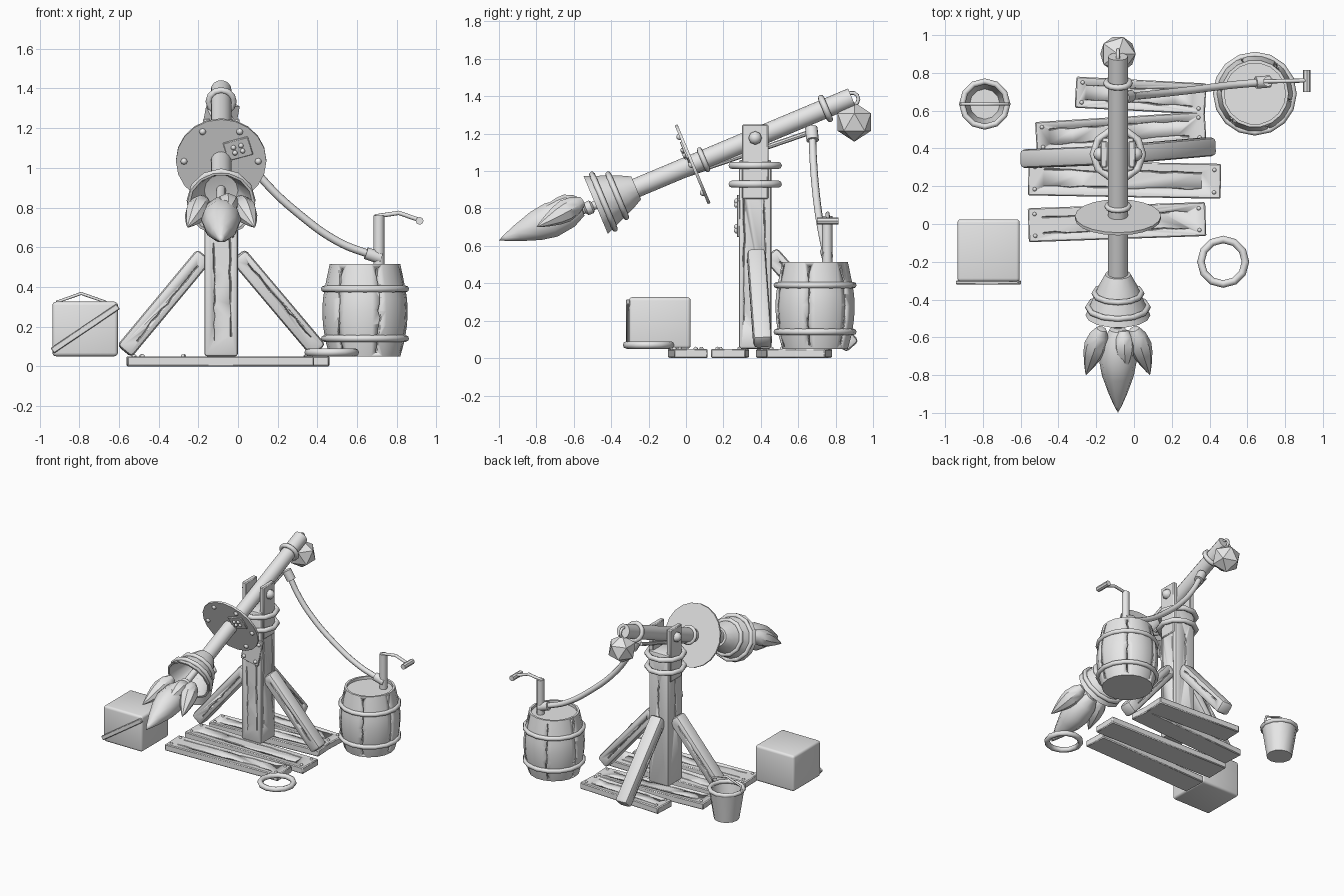
import bpy, bmesh, math, random
from mathutils import Vector as V, Matrix as M

random.seed(4)
if "Cube" in bpy.data.objects:
    bpy.data.objects.remove(bpy.data.objects["Cube"])

grey = bpy.data.materials.new("plain_grey")
grey.use_nodes = True
grey.diffuse_color = (0.8, 0.8, 0.8, 1)
grey.node_tree.nodes["Principled BSDF"].inputs["Base Color"].default_value = (0.8, 0.8, 0.8, 1)


def finish(name, bm, angle=40):
    bmesh.ops.recalc_face_normals(bm, faces=bm.faces)
    me = bpy.data.meshes.new(name)
    bm.to_mesh(me)
    bm.free()
    me.materials.append(grey)
    me.shade_smooth()
    me.set_sharp_from_angle(angle=math.radians(angle))
    ob = bpy.data.objects.new(name, me)
    bpy.context.collection.objects.link(ob)
    return ob


def place(loc, axis=(0, 0, 1)):
    return M.Translation(V(loc)) @ V(axis).to_track_quat('Z', 'Y').to_matrix().to_4x4()


def box(name, size, mat, bevel=0.01, segs=2):
    bm = bmesh.new()
    bmesh.ops.create_cube(bm, size=1)
    bm.transform(M.Diagonal((*size, 1)))
    if bevel:
        bmesh.ops.bevel(bm, geom=bm.edges[:], offset=bevel, segments=segs, profile=0.5, affect='EDGES')
    bm.transform(mat)
    return finish(name, bm)


def lathe(name, profile, mat, n=16, angle=40):
    """Turn (radius, height) pairs around local z."""
    bm = bmesh.new()
    rows = [[bm.verts.new((r * math.cos(math.tau * i / n), r * math.sin(math.tau * i / n), h))
             for i in range(n)] for r, h in profile]
    for a, b in zip(rows, rows[1:]):
        for i in range(n):
            bm.faces.new((a[i], a[(i + 1) % n], b[(i + 1) % n], b[i]))
    bmesh.ops.remove_doubles(bm, verts=bm.verts, dist=1e-5)
    bm.transform(mat)
    return finish(name, bm, angle)


def rod(name, a, b, r, n=12):
    a, b = V(a), V(b)
    h = (b - a).length
    return lathe(name, [(0, 0), (r, 0), (r, h), (0, h)], place(a, b - a), n)


def ring(name, R, r, mat, n=14):
    prof = [(R + r * math.cos(math.tau * i / 8), r * math.sin(math.tau * i / 8)) for i in range(9)]
    return lathe(name, prof, mat, n, 60)


def rivet(name, loc, axis, r=0.014):
    lathe(name, [(0, -r / 2), (r, -r / 2), (r, r * 0.3), (r * 0.6, r * 0.8), (0, r)], place(loc, axis), 8, 60)


def tube(name, pts, r, smooth=True):
    cu = bpy.data.curves.new(name, 'CURVE')
    cu.dimensions = '3D'
    cu.bevel_depth, cu.bevel_resolution, cu.use_fill_caps = r, 2, True
    sp = cu.splines.new('BEZIER' if smooth else 'POLY')
    ps = sp.bezier_points if smooth else sp.points
    ps.add(len(pts) - 1)
    for p, co in zip(ps, pts):
        if smooth:
            p.co, p.handle_left_type, p.handle_right_type = co, 'AUTO', 'AUTO'
        else:
            p.co = (*co, 1)
    ob = bpy.data.objects.new(name, cu)
    me = bpy.data.meshes.new_from_object(ob)
    bpy.data.objects.remove(ob)
    bm = bmesh.new()
    bm.from_mesh(me)
    bpy.data.meshes.remove(me)
    return finish(name, bm, 60)


def crack(target, lines, w=0.005, d=0.01):
    """Carve jagged grooves; each line is (start, end, surface normal, outward bulge)."""
    bm = bmesh.new()
    for a, b, nrm, bulge in lines:
        a, b, nrm = V(a), V(b), V(nrm).normalized()
        side = (b - a).cross(nrm).normalized()
        rows, n = [], 12
        for i in range(n + 1):
            t = i / n
            c = a.lerp(b, t) + side * random.uniform(-w, w) + nrm * bulge * math.sin(math.pi * t)
            k = random.uniform(0.5, 1)
            rows.append([bm.verts.new(c + o) for o in (side * w * k, nrm * d, -side * w * k, -nrm * d)])
        for p, q in zip(rows, rows[1:]):
            for i in range(4):
                bm.faces.new((p[i], p[(i + 1) % 4], q[(i + 1) % 4], q[i]))
        bm.faces.new(rows[0])
        bm.faces.new(rows[-1])
    cutter = finish("groove_cutter", bm)
    mod = target.modifiers.new("grooves", 'BOOLEAN')
    mod.operation, mod.solver, mod.object = 'DIFFERENCE', 'EXACT', cutter
    bpy.context.view_layer.update()
    me = bpy.data.meshes.new_from_object(target.evaluated_get(bpy.context.evaluated_depsgraph_get()))
    target.modifiers.clear()
    target.data = me
    bpy.data.objects.remove(cutter)


# Base planks with nails and grain grooves
for i, (x, y, length, width, deg) in enumerate([(0.035, 0.68, 0.69, 0.165, -3), (-0.07, 0.485, 0.9, 0.165, 3.5),
                                                (-0.05, 0.235, 1.02, 0.185, -1), (-0.09, 0.01, 0.94, 0.18, 2)]):
    mat = M.Translation((x, y, 0.025)) @ M.Rotation(math.radians(deg), 4, 'Z')
    plank = box(f"plank_{i + 1}", (length, width, 0.05), mat, 0.006, 1)
    crack(plank, [(mat @ V((-length * 0.42, s * width * 0.24, 0.025)), mat @ V((length * 0.4, s * width * 0.24, 0.025)),
                   (0, 0, 1), 0) for s in (-1, 1)])
    for sx in (-1, 1):
        for sy in (-1, 1):
            rivet("plank_nail", mat @ V((sx * (length / 2 - 0.035), sy * width * 0.32, 0.025)), (0, 0, 1), 0.011)

# Upright post, fork plates, binding rings and pivot
CX, PY = -0.085, 0.37
post = box("post", (0.17, 0.175, 1.01), M.Translation((CX, PY, 0.555)), 0.015)
crack(post, [((-0.12, 0.2825, 0.13), (-0.12, 0.2825, 0.62), (0, -1, 0), 0),
             ((0.0, 0.31, 0.2), (0.0, 0.31, 0.85), (1, 0, 0), 0), ((0.0, 0.42, 0.3), (0.0, 0.42, 0.88), (1, 0, 0), 0),
             ((-0.04, 0.2825, 0.15), (-0.04, 0.2825, 0.8), (0, -1, 0), 0),
             ((CX, 0.4575, 0.55), (CX, 0.4575, 0.85), (0, 1, 0), 0), ((-0.17, PY, 0.5), (-0.17, PY, 0.9), (-1, 0, 0), 0)])
for s, side in ((1, "left"), (-1, "right")):
    box(side + "_fork_plate", (0.036, 0.14, 0.4), M.Translation((CX + s * 0.074, PY, 1.05)), 0.006, 1)
    rivet(side + "_pivot_cap", (CX + s * 0.095, PY, 1.177), (s, 0, 0), 0.036)
for z in (0.93, 1.03):
    ring("post_binding", 0.131, 0.019, M.Translation((CX, PY, z)), 10)
patch = M.Translation((CX + 0.01, 0.28, 0.76)) @ M.Rotation(math.radians(12), 4, 'Y')
box("post_patch", (0.15, 0.016, 0.2), patch, 0.003, 1)
for x in (-0.05, 0.05):
    for z in (-0.07, 0.07):
        rivet("patch_rivet", patch @ V((x, -0.01, z)), (0, -1, 0))

# Diagonal braces
for name, a, b, nrm in (("right_brace", (-0.17, 0.362, 0.56), (-0.573, 0.345, 0.075), (0, -1, 0)),
                        ("left_brace", (0.0, 0.375, 0.56), (0.405, 0.41, 0.08), (0, -1, 0)),
                        ("back_brace", (CX, 0.45, 0.56), (CX, 0.89, 0.06), (1, 0, 0))):
    a, b, nrm = V(a), V(b), V(nrm)
    z = (b - a).normalized()
    y = (nrm - z * nrm.dot(z)).normalized()
    mat = M((y.cross(z), y, z)).transposed().to_4x4()
    mat.translation = (a + b) / 2
    brace = box(name, (0.095, 0.1, (b - a).length), mat, 0.022)
    h = (b - a).length / 2
    crack(brace, [(mat @ V((x, s * 0.05, -h * 0.8)), mat @ V((x, s * 0.05, h * 0.75)), s * y, 0)
                  for s, x in ((1, 0.012), (-1, -0.01))])

# Tilted boom: local z runs forward and down, local y is the boom's upper side
d = V((0, 0.922, 0.387)).normalized()
boom = M((V((1, 0, 0)), V((0, -d.z, d.y)), -d)).transposed().to_4x4()
boom.translation = (CX, PY, 1.177)


def on_boom(s, x=0, y=0):
    return boom @ M.Translation((x, y, s))


lathe("boom", [(0, 0), (0.052, 0), (0.052, 1.3), (0, 1.3)], on_boom(-0.56), 16)
ring("boom_end_ring", 0.062, 0.017, on_boom(-0.407), 12)
ring("boom_neck_ring", 0.058, 0.014, on_boom(0.3), 12)
rod("feed_pipe", (CX, 0.67, 1.21), (CX, -0.16, 0.925), 0.014, 8)

# Round shield with rivets and a patch
lathe("shield", [(0, -0.008), (0.228, -0.008), (0.228, 0.008), (0, 0.008)], on_boom(0.363), 20)
for i in range(6):
    a = math.tau * i / 6
    rivet("shield_rivet", on_boom(0.371, 0.187 * math.cos(a), 0.187 * math.sin(a)).translation, -d, 0.017)
patch = on_boom(0.374, 0.085, 0.07) @ M.Rotation(math.radians(16), 4, 'Z')
box("shield_patch", (0.13, 0.1, 0.014), patch, 0.003, 1)
for x in (-0.02, 0.02):
    for y in (-0.015, 0.015):
        rivet("shield_patch_rivet", patch @ V((x, y, 0.008)), -d, 0.013)

# Flared bell, its hoops and the inner nozzle
lathe("bell", [(0, 0), (0.068, 0), (0.1, 0.06), (0.172, 0.235), (0.158, 0.235), (0.085, 0.06), (0, 0.05)],
      on_boom(0.69), 14)
ring("bell_hoop_small", 0.124, 0.016, on_boom(0.8), 12)
ring("bell_hoop_large", 0.158, 0.016, on_boom(0.88), 12)
lathe("nozzle", [(0, 0), (0.024, 0), (0.024, 0.2), (0.038, 0.21), (0.038, 0.24), (0.022, 0.25), (0.022, 0.32), (0, 0.32)],
      on_boom(0.74), 10)

# Flame tongues
for name, a, b, r, n in (("flame_core", (CX, -0.55, 0.805), (CX, -1.0, 0.63), 0.1, 10),
                         ("flame_left", (0.0, -0.55, 0.84), (0.085, -0.8, 0.7), 0.062, 8),
                         ("flame_right", (-0.17, -0.55, 0.84), (-0.255, -0.8, 0.7), 0.062, 8),
                         ("flame_top", (CX + 0.03, -0.56, 0.83), (CX + 0.04, -0.78, 0.79), 0.06, 8)):
    a, b = V(a), V(b)
    h = (b - a).length
    prof = [(0, 0), (0.45, 0.02), (0.82, 0.16), (1, 0.38), (0.85, 0.56), (0.5, 0.77), (0.2, 0.92), (0, 1)]
    lathe(name, [(p * r, t * h) for p, t in prof], place(a, b - a), n, 40)

# Faceted counterweight and its link
bm = bmesh.new()
bmesh.ops.create_icosphere(bm, subdivisions=1, radius=0.105)
bm.transform(M.Translation((CX, 0.9, 1.262)))
finish("counterweight", bm, 10)
ring("weight_link", 0.034, 0.01, place((CX, 0.888, 1.385), (1, 0, 0)), 10)

# Barrel with hoops and stave seams
BX, BY = 0.64, 0.69
barrel = lathe("barrel", [(0, 0.05), (0.178, 0.05), (0.2, 0.13), (0.212, 0.21), (0.215, 0.28), (0.212, 0.34), (0.2, 0.41),
                          (0.178, 0.515), (0.162, 0.515), (0.162, 0.495), (0, 0.495)], M.Translation((BX, BY, 0)), 18)
seams = []
for i in range(6):
    c, s = math.cos(i * math.tau / 6 - 1.22), math.sin(i * math.tau / 6 - 1.22)
    seams.append(((BX + 0.178 * c, BY + 0.178 * s, 0.07), (BX + 0.178 * c, BY + 0.178 * s, 0.49), (c, s, 0), 0.035))
crack(barrel, seams, 0.006, 0.014)
for z in (0.14, 0.39):
    ring("barrel_hoop", 0.205, 0.017, M.Translation((BX, BY, z)), 16)

# Pump pipe, crank with grip and hose
rod("pump_pipe", (0.71, 0.755, 0.48), (0.71, 0.755, 0.76), 0.027)
tube("pump_arm", [(0.69, 0.755, 0.755), (0.81, 0.757, 0.773), (0.92, 0.76, 0.735)], 0.011, False)
rod("pump_grip", (0.915, 0.7, 0.733), (0.915, 0.815, 0.733), 0.02, 8)
rod("hose_outlet", (0.72, 0.755, 0.545), (0.645, 0.748, 0.57), 0.032, 10)
tube("hose", [(-0.04, 0.675, 1.2), (0.03, 0.68, 1.07), (0.13, 0.69, 0.935), (0.31, 0.71, 0.765), (0.51, 0.735, 0.625),
              (0.68, 0.75, 0.558)], 0.02)
rod("hose_inlet", (-0.055, 0.67, 1.23), (-0.02, 0.677, 1.165), 0.034, 10)

# Crate with a diagonal slat
box("crate", (0.33, 0.33, 0.275), M.Translation((-0.77, -0.14, 0.188)), 0.018, 3)
slat = M.Translation((-0.77, -0.31, 0.19)) @ M.Rotation(math.radians(-34), 4, 'Y')
box("crate_slat", (0.4, 0.02, 0.032), slat, 0.004, 1)

# Bucket with rim and bail handle
KX, KY = -0.79, 0.635
lathe("bucket", [(0, 0.05), (0.09, 0.05), (0.125, 0.275), (0.112, 0.275), (0.08, 0.075), (0, 0.075)],
      M.Translation((KX, KY, 0)), 12)
ring("bucket_rim", 0.12, 0.016, M.Translation((KX, KY, 0.275)), 12)
tube("bucket_handle", [(KX - 0.13, KY, 0.27), (KX - 0.12, KY, 0.325), (KX, KY, 0.367), (KX + 0.12, KY, 0.325),
                       (KX + 0.13, KY, 0.27)], 0.008, False)

# Loose hoop on the ground
ring("ground_hoop", 0.118, 0.02, M.Translation((0.472, -0.2, 0.07)), 12)
